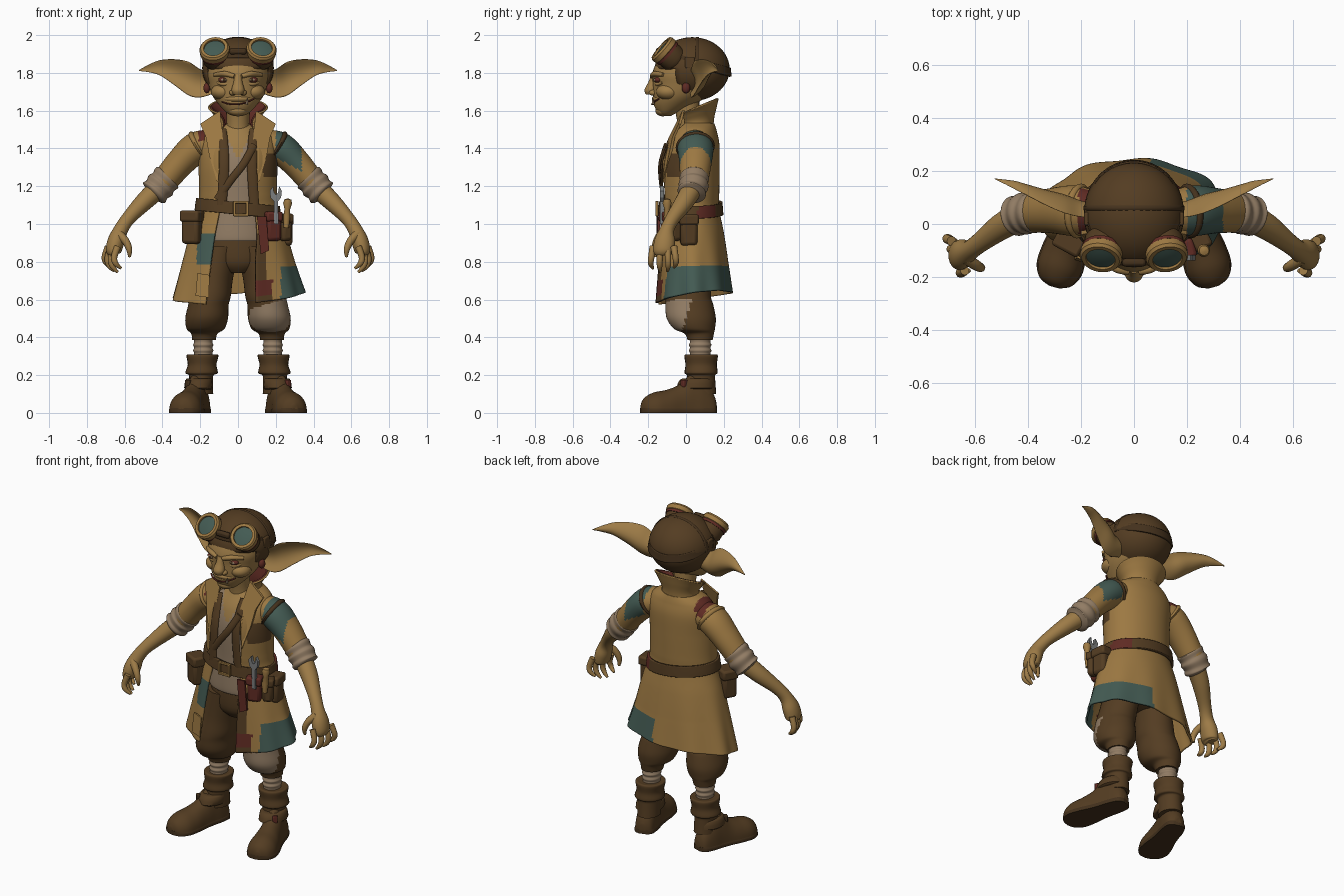
import bpy, bmesh, math
from mathutils import Vector, Matrix
def mat(name, r, g, b):
    m = bpy.data.materials.new(name)
    m.diffuse_color = (r, g, b, 1)
    return m
SKIN, COAT = mat("ochre_skin", .34, .2, .063), mat("tan_cloth", .335, .19, .055)
BROWN, DARK = mat("brown_leather", .088, .046, .016), mat("dark_leather", .058, .031, .012)
RED, TEAL = mat("dull_red", .115, .024, .017), mat("faded_teal", .057, .105, .087)
CREAM, STEEL = mat("linen", .29, .205, .13), mat("steel", .2, .21, .21)
def finish(name, bm, mats, rule=None, solid=0, bevel=0, angle=45):
    bmesh.ops.recalc_face_normals(bm, faces=bm.faces)
    for f in bm.faces:
        f.smooth = True
        f.material_index = rule(f.calc_center_median()) if rule else 0
    me = bpy.data.meshes.new(name)
    bm.to_mesh(me)
    bm.free()
    for m in (mats if isinstance(mats, list) else [mats]):
        me.materials.append(m)
    me.set_sharp_from_angle(angle=math.radians(angle))
    ob = bpy.data.objects.new(name, me)
    bpy.context.collection.objects.link(ob)
    if solid:
        s = ob.modifiers.new("thickness", 'SOLIDIFY')
        s.thickness, s.offset = solid, 0
    if bevel:
        b = ob.modifiers.new("bevel", 'BEVEL')
        b.width, b.segments = bevel, 2
def spline(keys, n):
    out = []
    for i in range(len(keys) - 1):
        ps = [keys[min(max(i + d, 0), len(keys) - 1)] for d in (-1, 0, 1, 2)]
        for t in (k / n for k in range(n)):
            out.append([.5 * (2*b + (c - a)*t + (2*a - 5*b + 4*c - d)*t*t + (3*b - a - 3*c + d)*t**3) for a, b, c, d in zip(*ps)])
    return out + [list(keys[-1])]
def bridge(points, closed=True):
    """Join rows of points into a surface, capped when the rows are closed."""
    bm = bmesh.new()
    rows = [[bm.verts.new(p) for p in row] for row in points]
    n = len(rows[0])
    for r, s in zip(rows, rows[1:]):
        for k in range(n if closed else n - 1):
            bm.faces.new((r[k], r[(k + 1) % n], s[(k + 1) % n], s[k]))
    if closed:
        bm.faces.new(rows[0])
        bm.faces.new(rows[-1])
    return bm
def loft(name, keys, mats, sx=1, level=False, ref=(0, 1, 0), n=5, sides=24, rule=None, clamp=(0, 9)):
    """Elliptical tube through keys of (x, y, z, half width, half depth)."""
    pts, rows = spline(keys, n), []
    for i, (x, y, z, a, b) in enumerate(pts):
        t = Vector(pts[min(i + 1, len(pts) - 1)][:3]) - Vector(pts[max(i - 1, 0)][:3])
        t = Vector((0, 0, 1)) if level else t.normalized()
        side = t.cross(Vector(ref)).normalized()
        nor, row = side.cross(t), []
        for w in (2 * math.pi * k / sides for k in range(sides)):
            p = Vector((x, y, z)) + side * max(a, .003) * math.cos(w) + nor * max(b, .003) * math.sin(w)
            row.append((p.x * sx, p.y, min(max(p.z, clamp[0]), clamp[1])))
        rows.append(row)
    finish(name, bridge(rows), mats, rule)
def shell(name, keys, mats, rule=None, lift=lambda x, y, z: 0, ripple=0, n=6, steps=72, solid=.012):
    """Wrapped cloth from keys of (z, rx, ry, centre y, gap at -x, gap at +x)."""
    rows = []
    for z, rx, ry, cy, gl, gr in spline(keys, n):
        row = []
        for t in (gr + (2 * math.pi - gl - gr) * k / steps for k in range(steps + 1)):
            q = 1 + ripple * math.sin(9 * t) * max(0, (1 - z) / .4)
            x, y = rx * q * math.sin(t), cy - ry * q * math.cos(t)
            row.append((x, y, z + lift(x, y, z)))
        rows.append(row)
    bm = bridge(rows, False)
    bmesh.ops.remove_doubles(bm, verts=bm.verts, dist=1e-5)
    finish(name, bm, mats, rule, solid)
def ball(name, loc, size, m, keep=None):
    bm = bmesh.new()
    bmesh.ops.create_uvsphere(bm, u_segments=40, v_segments=26, radius=1)
    bm.transform(Matrix.Translation(loc) @ Matrix.Diagonal((*size, 1)))
    if keep:
        bmesh.ops.delete(bm, geom=[f for f in bm.faces if not keep(f.calc_center_median())], context='FACES')
    finish(name, bm, m, None, .012 if keep else 0)
def box(name, loc, size, m, rz=0, bevel=.012):
    bm = bmesh.new()
    bmesh.ops.create_cube(bm, size=1)
    bm.transform(Matrix.Translation(loc) @ Matrix.Rotation(rz, 4, 'Z') @ Matrix.Diagonal((*size, 1)))
    finish(name, bm, m, bevel=bevel)
def plate(name, outline, m, thick=.012, sx=1):
    bm = bmesh.new()
    f = bm.faces.new([bm.verts.new((x * sx, y, z)) for x, y, z in outline])
    for v in bmesh.ops.extrude_face_region(bm, geom=[f], use_keep_orig=True)["geom"]:
        if isinstance(v, bmesh.types.BMVert):
            v.co.y += thick
    finish(name, bm, m, angle=30)
def lathe(name, profile, loc, axis, m):
    mx = Matrix.Translation(loc) @ Vector(axis).to_track_quat('Z', 'Y').to_matrix().to_4x4()
    turn = [2 * math.pi * k / 32 for k in range(32)]
    finish(name, bridge([[mx @ Vector((r * math.cos(a), r * math.sin(a), h)) for a in turn] for r, h in profile]), m, angle=35)
# Head, face and neck
loft("neck", [(0, .03, 1.42, .075, .07), (0, .015, 1.53, .06, .06), (0, 0, 1.66, .07, .07)], SKIN, level=True)
loft("head", [(0, -.1, 1.572, .02, .02), (0, -.1, 1.585, .055, .045), (0, -.065, 1.63, .1, .105), (0, -.03, 1.68, .135, .145),
              (0, -.002, 1.74, .156, .175), (0, .01, 1.8, .168, .188), (0, .025, 1.88, .155, .165), (0, .03, 1.94, .1, .1)],
     SKIN, level=True, sides=40)
loft("nose", [(0, -.165, 1.79, .02, .02), (0, -.175, 1.75, .024, .025), (0, -.188, 1.71, .034, .032), (0, -.186, 1.685, .026, .026)],
     SKIN, level=True)
ball("chin", (0, -.122, 1.6), (.05, .04, .03), SKIN)
ball("muzzle", (0, -.115, 1.662), (.085, .066, .028), SKIN)
loft("mouth", [(x, -.058 - .122 * math.sqrt(1 - (x / .118) ** 2), 1.634 + 2.8 * x * x + .1 * x, .005, .004)
               for x in (-.085, -.06, -.03, 0, .03, .06, .085)], RED, ref=(0, 0, 1), sides=8)
lathe("tusk", [(.007, 0), (.005, .018), (.001, .034)], (.045, -.173, 1.635), (.2, -.15, 1), CREAM)
# Cap and goggle bands
ball("leather_cap", (0, .033, 1.82), (.183, .192, .163), BROWN, keep=lambda c: c.z > 1.818 or c.y > -.045)
loft("cap_seam", [(.186 * math.cos(a), .06, 1.82 + .166 * math.sin(a), .005, .01) for a in (math.pi * k / 8 for k in range(9))], DARK, sides=8)
shell("goggle_strap", [(1.875, .182, .192, .044, 0, 0), (1.92, .172, .187, .044, 0, 0)], DARK, lift=lambda x, y, z: -.26 * (y + .13))
box("goggle_bridge", (0, -.145, 1.915), (.09, .03, .035), DARK)
for s in (-1, 1):
    L = "left_" if s > 0 else "right_"
    ax, lc = (s * .13, -.74, .65), (s * .119, -.092, 1.898)
    lathe(L + "goggle_cup", [(.06, -.06), (.072, -.04), (.072, .015)], lc, ax, BROWN)
    lathe(L + "goggle_band", [(.07, .002), (.077, .002), (.077, .017), (.07, .017)], lc, ax, RED)
    lathe(L + "goggle_rim", [(.074, .015), (.08, .02), (.08, .045), (.072, .056), (.056, .056), (.054, .03)], lc, ax, COAT)
    lathe(L + "goggle_lens", [(.055, .036), (.055, .046), (.03, .051), (.005, .052)], lc, ax, TEAL)
    box(L + "strap_buckle", (s * .178, .02, 1.855), (.02, .05, .06), BROWN, bevel=.006)
    ball(L + "ear_stud", (s * .165, .0, 1.72), (.018, .022, .028), RED)
    # Eyes, brows, cheeks
    ball(L + "eye_rim", (s * .074, -.146, 1.763), (.03, .022, .017), RED)
    ball(L + "eye", (s * .074, -.152, 1.763), (.021, .02, .011), CREAM)
    ball(L + "iris", (s * .073, -.167, 1.763), (.008, .007, .009), DARK)
    loft(L + "brow", [(.02, -.178, 1.782, .014, .012), (.07, -.165, 1.795, .016, .014), (.125, -.12, 1.79, .01, .01)], SKIN, s, ref=(0, 0, 1))
    loft(L + "eye_bag", [(.04, -.16, 1.748, .006, .006), (.075, -.15, 1.74, .011, .01), (.11, -.125, 1.748, .006, .006)], SKIN, s, ref=(0, 0, 1))
    ball(L + "cheek", (s * .08, -.092, 1.7), (.063, .066, .045), SKIN)
    ball(L + "nostril", (s * .028, -.172, 1.695), (.018, .024, .016), SKIN)
    # Ear as a cupped blade
    rows = []
    for x, y, zt, zb in spline([(.13, .04, 1.80, 1.69), (.2, .05, 1.82, 1.67), (.26, .068, 1.858, 1.68), (.33, .092, 1.872, 1.73),
                                (.41, .125, 1.868, 1.785), (.47, .15, 1.845, 1.803), (.525, .17, 1.815, 1.81)], 5):
        h = (zt - zb) / 2
        rows.append([(s * x, y - .3 * h + (.012 + .05 * h) * math.sin(a) * min(1, h / .03) + .6 * h * math.sin(a) ** 2,
                      (zt + zb) / 2 + h * math.cos(a)) for a in (k * math.pi / 12 for k in range(24))])
    finish(L + "ear", bridge(rows), SKIN)
    # Sleeve, rolled cuff, forearm, hand
    loft(L + "sleeve", [(.15, .045, 1.425, .075, .08), (.225, .05, 1.4, .084, .095), (.31, .05, 1.32, .076, .085), (.41, .04, 1.2, .068, .072)],
         [COAT, TEAL, RED], s, n=12, sides=40,
         rule=lambda c: 1 if .2 < c.x < .335 and c.z > 1.3 + (.3 - c.x) * .5 else 2 if -.21 < c.x < -.15 and c.z > 1.44 else 0)
    loft(L + "rolled_cuff", [(.365, .045, 1.255, .06, .06), (.375, .044, 1.245, .08, .078), (.395, .042, 1.222, .074, .074),
                             (.41, .04, 1.205, .082, .08), (.43, .035, 1.182, .073, .073), (.445, .03, 1.165, .078, .076),
                             (.455, .028, 1.155, .05, .05)], CREAM, s)
    loft(L + "forearm", [(.42, .035, 1.19, .055, .055), (.5, -.01, 1.115, .048, .05), (.58, -.07, 1.03, .037, .038), (.62, -.1, .97, .038, .038),
                         (.645, -.112, .91, .045, .055), (.66, -.118, .855, .04, .055), (.66, -.118, .835, .02, .04)], SKIN, s)
    for i, (d, ln) in enumerate(((-.057, .085), (-.018, .105), (.02, .1), (.054, .08))):
        x, y = .663 + d * .45, -.118 + d
        loft(L + "finger_%d" % (i + 1), [(x, y, .88, .018, .018), (x + .018, y + d * .15, .85 - ln * .3, .0165, .0165),
                                         (x + .01, y + d * .2, .85 - ln * .7, .0145, .0145), (x - .018, y, .85 - ln, .007, .007)], SKIN, s, sides=12)
    loft(L + "thumb", [(.635, -.13, .95, .024, .022), (.595, -.155, .91, .02, .02), (.576, -.165, .865, .016, .016),
                       (.574, -.16, .825, .007, .007)], SKIN, s, sides=12)
    # Trouser leg, ankle wraps, boot
    loft(L + "trouser_leg", [(.09, .02, .88, .1, .12), (.125, .02, .72, .1, .12), (.145, .012, .62, .107, .12), (.157, .018, .57, .107, .127),
                             (.166, .028, .5, .113, .13), (.172, .045, .445, .1, .108), (.178, .07, .42, .07, .078), (.18, .075, .385, .062, .066)],
         [BROWN, CREAM], s, level=True, n=7, sides=40, rule=lambda c: 1 if c.x > .06 and .425 < c.z < .53 + c.x * .3 and c.y < .3 * (c.z - .5) else 0)
    loft(L + "ankle_wrap", [(.184, .075, z, .054 - .006 * (i % 2), .06 - .006 * (i % 2)) for i, z in enumerate((.29, .315, .33, .345, .36, .375, .4))],
         CREAM, s, level=True, n=3)
    loft(L + "boot_shaft", [(.195, .085, .1, .064, .075), (.195, .08, .17, .063, .075), (.195, .08, .2, .066, .075), (.193, .08, .212, .086, .088),
                            (.19, .08, .255, .076, .083), (.188, .08, .305, .084, .088), (.188, .08, .308, .06, .065)], BROWN, s, level=True)
    path = [(0, .02, .06), (.02, .05, .11), (.08, .062, .19), (.14, .064, .2), (.2, .07, .15), (.27, .082, .122), (.34, .084, .108),
            (.39, .058, .08), (.41, .015, .045)]
    foot = [(.19 + .27 * f, .158 - .965 * f, .02, w, h - .02) for f, w, h in path]
    loft(L + "boot_foot", foot, BROWN, s, ref=(0, 0, 1), clamp=(.02, 1), sides=32)
    loft(L + "boot_sole", [(x, y, .01, w + .004, .05) for x, y, z, w, h in foot], DARK, s, ref=(0, 0, 1), clamp=(0, .026), sides=32)
    loft(L + "boot_strap", [(.205, .05, .125, .062, .08), (.21, .05, .133, .075, .1), (.207, .055, .175, .07, .088), (.206, .06, .182, .06, .07)],
         BROWN, s, level=True, n=2)
    box(L + "boot_buckle", (s * .262, -.01, .155), (.03, .03, .04), RED if s > 0 else DARK, s * .7, bevel=.005)
    # Lapel, brace, shoulder seam
    plate(L + "lapel", [(.095, -.02, 1.6), (.2, -.04, 1.53), (.17, -.072, 1.46), (.152, -.092, 1.36), (.11, -.122, 1.22), (.098, -.122, 1.33),
                        (.08, -.095, 1.45)], COAT, .014, s)
    loft(L + "brace", [(.085, -.06, 1.5, .024, .008), (.076, -.098, 1.42, .024, .008), (.074, -.128, 1.3, .026, .008), (.086, -.125, 1.1, .026, .008)],
         BROWN, s, sides=10)
    loft(L + "armhole_trim", [(.198, .048, 1.415, .082, .095), (.207, .049, 1.41, .092, .104), (.216, .05, 1.404, .082, .095)],
         DARK if s > 0 else COAT, s, n=3)
# Trouser seat and shirt with open neck
loft("trouser_seat", [(0, .025, .74, .07, .08), (0, .025, .8, .17, .12), (0, .025, .94, .18, .125), (0, .025, 1, .17, .12)], BROWN, level=True, sides=36)
loft("shirt", [(0, .02, .91, .185, .125), (0, .02, .93, .19, .135), (0, .02, 1.1, .18, .13), (0, .02, 1.3, .178, .135), (0, .03, 1.42, .17, .12),
               (0, .035, 1.5, .1, .08), (0, .035, 1.53, .06, .06)], [CREAM, SKIN], level=True, n=10, sides=80,
     rule=lambda c: 1 if c.y < .03 and c.z > 1.34 and abs(c.x) < (c.z - 1.34) * .5 else 0)
loft("chest_strap", [(.085, -.108, 1.42, .02, .009), (.03, -.137, 1.32, .02, .009), (-.04, -.135, 1.23, .02, .009), (-.11, -.12, 1.13, .02, .009)],
     BROWN, sides=10)
# Long patched coat with collar
def coat_colour(c):
    if (c.z < .775 and (c.x > .225 or (c.x > .06 and c.y > .1))) or (c.y < 0 and -.215 < c.x < -.1 and .78 < c.z < .95):
        return 1
    if c.y < .03 and .05 < c.x < .18 and c.z < .7:
        return 2 if c.z > .62 else 3
    if c.y < .03 and (0 < c.x < .15 and .7 < c.z < .95 or c.x > .13 and 1.25 < c.z < 1.37):
        return 3
    return 2 if c.x < -.14 and c.z > 1.46 else 0
shell("coat", [(.6, .345, .2, .04, .5, .27), (.8, .292, .182, .035, .5, .32), (.95, .25, .165, .03, .5, .41), (1.08, .208, .145, .025, .48, .45),
               (1.16, .2, .148, .022, .5, .5), (1.3, .203, .152, .02, .52, .52), (1.42, .205, .138, .033, .52, .52), (1.49, .175, .112, .045, .65, .65),
               (1.53, .11, .09, .055, .9, .9)], [COAT, TEAL, RED, BROWN], coat_colour, ripple=.025, n=14, steps=130,
      lift=lambda x, y, z: max(0, (.8 - z) / .2) * (.15 * (y - .03) + max(0, x) * .1))
for nm, d, m in (("collar", 0, COAT), ("collar_lining", -.011, RED)):
    shell(nm, [(1.47, .12 + d, .09 + d, .05, .85, .85), (1.54, .105 + d, .088 + d, .055, .85, .85), (1.59, .13 + d, .1 + d, .058, .8, .8),
               (1.62, .155 + d, .108 + d, .06, .8, .8)], m, solid=.01, lift=lambda x, y, z: .42 * (y - .06) * max(0, (z - 1.5) / .12))
# Belt, buckle and carried gear
shell("belt", [(1.05, .222, .165, .025, 0, 0), (1.078, .219, .163, .025, 0, 0), (1.115, .213, .16, .025, 0, 0)], [BROWN, RED],
      lambda c: 1 if c.x > .12 and .06 < c.y < .15 else 0, lift=lambda x, y, z: -.1 * x, solid=.016)
for dx, dz, w, h in ((-.034, 0, .014, .08), (.034, 0, .014, .08), (0, .034, .08, .014), (0, -.034, .08, .014)):
    box("buckle_bar", (.015 + dx, -.154, 1.082 + dz), (w, .016, h), COAT, bevel=.003)
for nm, x, y, z, w, d, h, m, r in (("hip_pouch", -.24, -.06, .98, .1, .085, .17, BROWN, -.5), ("tool_pouch", .185, -.1, .985, .08, .06, .15, RED, .35),
                                   ("side_pouch", .255, .015, .965, .06, .09, .16, BROWN, .1), ("small_pouch", .25, -.06, .98, .06, .06, .14, BROWN, .5)):
    box(nm, (x, y, z), (w, d, h), m, r, .018)
    box(nm + "_flap", (x, y, z + h * .36), (w + .012, d + .012, h * .35), RED if m is RED else BROWN, r)
plate("wrench", [(.192, -.137, 1.0), (.214, -.137, 1.0), (.212, -.137, 1.12), (.228, -.137, 1.14), (.232, -.137, 1.175), (.218, -.137, 1.2),
                 (.212, -.137, 1.165), (.2, -.137, 1.155), (.19, -.137, 1.17), (.186, -.137, 1.2), (.168, -.137, 1.175), (.172, -.137, 1.14),
                 (.19, -.137, 1.12)], STEEL, .02)
lathe("tool_handle", [(.014, 0), (.018, .06), (.015, .1), (.024, .13), (.018, .15), (.004, .155)], (.255, -.1, .98), (.06, 0, 1), COAT)
plate("hanging_rag", [(.1, -.155, 1.04), (.15, -.15, 1.04), (.165, -.15, .86), (.12, -.155, .84)], RED)
plate("panel_patch", [(-.215, -.128, .74), (-.15, -.15, .73), (-.155, -.155, .61), (-.225, -.135, .62)], COAT, .009)
